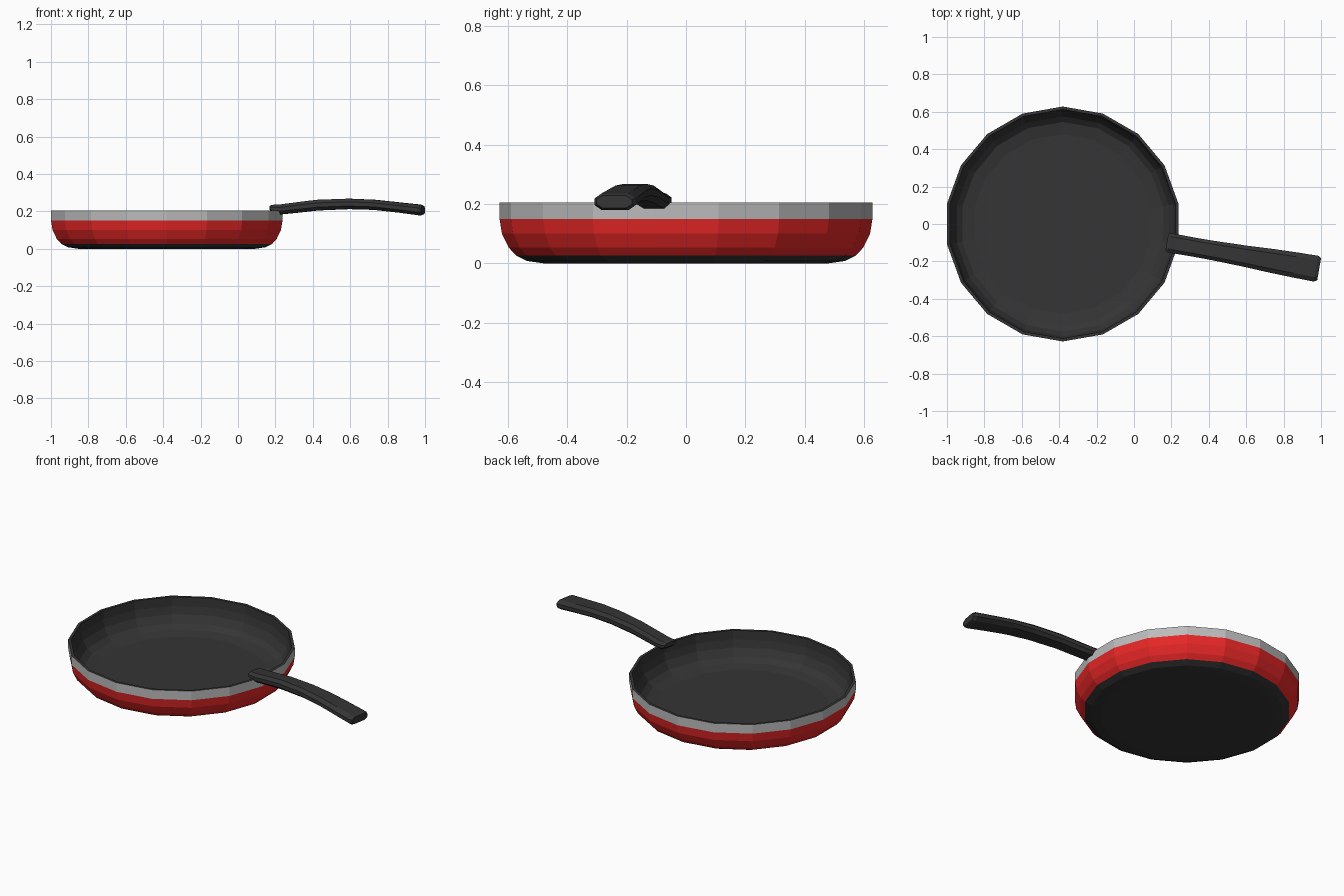
import bpy, bmesh
from math import cos, sin, radians

if "Cube" in bpy.data.objects:
    bpy.data.objects.remove(bpy.data.objects["Cube"])

SIDES = 18
CX = -0.381


def material(name, rgb):
    m = bpy.data.materials.new(name)
    m.diffuse_color = (*rgb, 1)
    m.use_nodes = True
    m.node_tree.nodes["Principled BSDF"].inputs["Base Color"].default_value = m.diffuse_color
    return m


black = material("black", (0.035, 0.035, 0.035))
red = material("red", (0.8, 0.02, 0.02))
steel = material("steel", (0.5, 0.5, 0.5))


def loft(name, rings, mat, cap_start=False, cap_end=False):
    """Skin a list of equal-length point rings."""
    bm = bmesh.new()
    loops = [[bm.verts.new(p) for p in ring] for ring in rings]
    n = len(loops[0])
    for a, b in zip(loops, loops[1:]):
        for i in range(n):
            j = (i + 1) % n
            bm.faces.new((a[i], a[j], b[j], b[i]))
    if cap_start:
        bm.faces.new(loops[0][::-1])
    if cap_end:
        bm.faces.new(loops[-1])
    me = bpy.data.meshes.new(name)
    bm.to_mesh(me)
    bm.free()
    me.materials.append(mat)
    ob = bpy.data.objects.new(name, me)
    bpy.context.collection.objects.link(ob)
    return ob


def ring(r, z):
    angles = [radians(10 + 360 / SIDES * i) for i in range(SIDES)]
    return [(CX + r * cos(a), r * sin(a), z) for a in angles]


def lathe(name, profile, mat, **caps):
    return loft(name, [ring(r, z) for r, z in profile], mat, **caps)


# Pan: base, coloured wall, metal band, dark interior
lathe("pan_base", [(0.48, 0), (0.535, 0.008), (0.572, 0.026)], black, cap_start=True)
lathe("pan_wall", [(0.572, 0.026), (0.597, 0.053), (0.62, 0.1), (0.628, 0.15)], red)
lathe("rim_band", [(0.628, 0.15), (0.628, 0.205)], steel)
lathe("pan_interior", [(0.628, 0.205), (0.612, 0.205), (0.61, 0.15), (0.6, 0.105),
                       (0.575, 0.06), (0.545, 0.036), (0.48, 0.024)], black, cap_end=True)

# Handle: chamfered section swept outward along a ray 10 degrees to the right
SECTION = [(-0.65, 0), (0.65, 0), (1, 0.3), (1, 0.7), (0.65, 1), (-0.65, 1), (-1, 0.7), (-1, 0.3)]
STATIONS = [  # distance, half width, bottom, top
    (0.565, 0.043, 0.205, 0.230), (0.578, 0.052, 0.193, 0.235),
    (0.62, 0.052, 0.184, 0.237), (0.72, 0.051, 0.194, 0.250),
    (0.82, 0.052, 0.205, 0.262), (0.99, 0.057, 0.212, 0.268),
    (1.13, 0.064, 0.208, 0.262), (1.26, 0.068, 0.194, 0.248),
    (1.375, 0.070, 0.179, 0.236), (1.392, 0.060, 0.186, 0.228)]
c, s = cos(radians(-10)), sin(radians(-10))
rings = [[(CX + u * c - w * v * s, u * s + w * v * c, z0 + (z1 - z0) * h)
          for v, h in SECTION] for u, w, z0, z1 in STATIONS]
loft("handle", rings, black, cap_start=True, cap_end=True)
